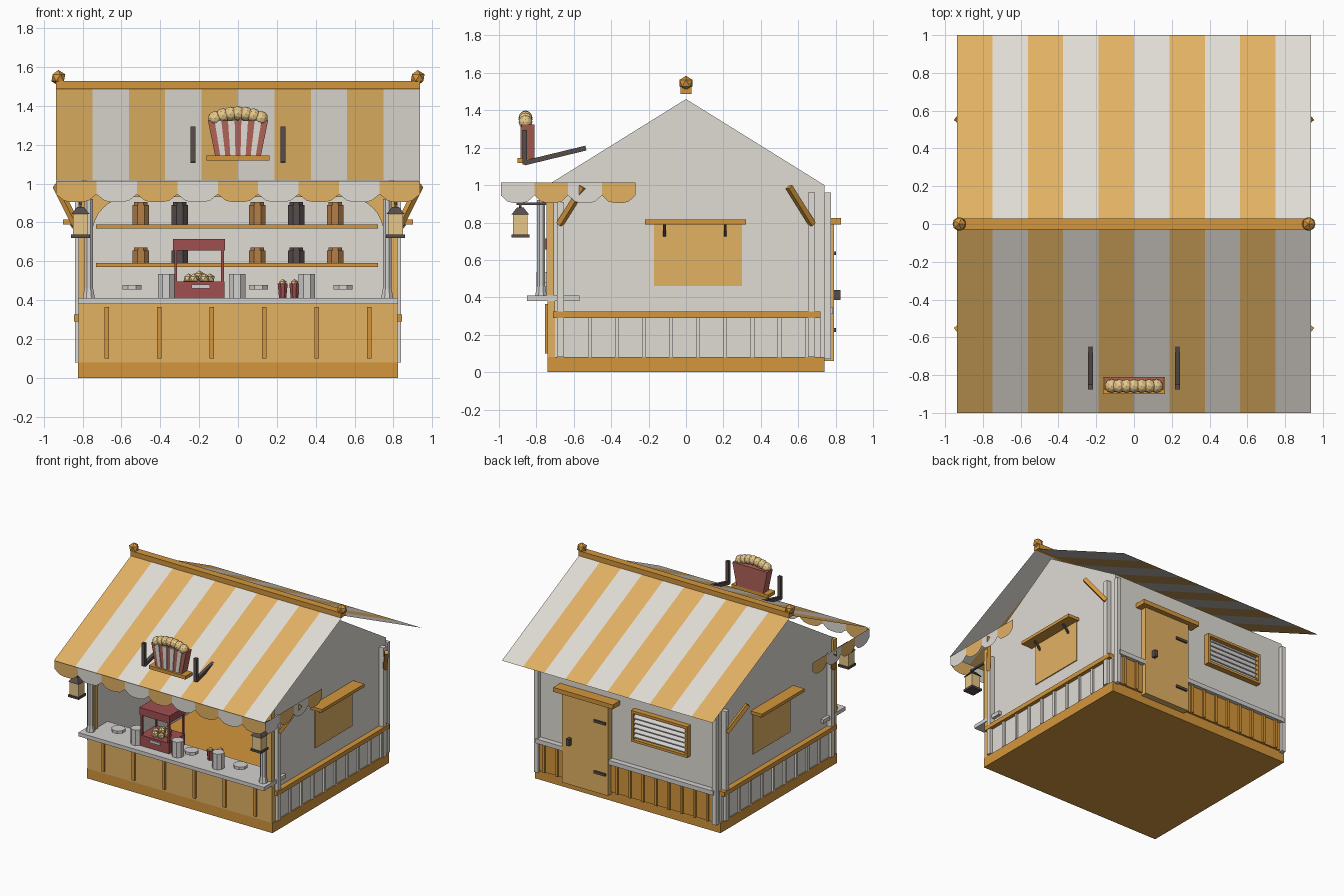
import bpy, bmesh, math
from mathutils import Vector, Matrix

cube = bpy.data.objects.get("Cube")
if cube:
    bpy.data.objects.remove(cube)


def material(name, r, g, b):
    m = bpy.data.materials.new(name)
    lin = [((c / 255 + 0.055) / 1.055) ** 2.4 for c in (r, g, b)] + [1]
    m.use_nodes = True
    m.diffuse_color = lin
    m.node_tree.nodes["Principled BSDF"].inputs["Base Color"].default_value = lin
    return m


WHITE = material("warm white", 224, 220, 213)
GREY = material("pale grey", 212, 210, 207)
ORANGE = material("light orange", 226, 178, 100)
WOOD = material("dark orange", 212, 150, 60)
RED = material("faded red", 176, 98, 88)
DEEPRED = material("deep red", 160, 78, 80)
DARK = material("dark iron", 86, 77, 75)
BROWN = material("jar brown", 178, 126, 72)
CREAM = material("cream", 235, 203, 140)


def finish(name, bm, *mats):
    me = bpy.data.meshes.new(name)
    bm.to_mesh(me)
    bm.free()
    for m in mats:
        me.materials.append(m)
    ob = bpy.data.objects.new(name, me)
    bpy.context.collection.objects.link(ob)
    return ob


def box(name, mat, x, y, z):
    """Box from (low, high) pairs."""
    bm = bmesh.new()
    size = [abs(p[1] - p[0]) for p in (x, y, z)]
    mid = [(p[1] + p[0]) / 2 for p in (x, y, z)]
    bmesh.ops.create_cube(bm, size=1, matrix=Matrix.Translation(mid) @ Matrix.Diagonal(size + [1]))
    return finish(name, bm, mat)


def beam(name, mat, a, b, w):
    """Square bar between two points."""
    a, b = Vector(a), Vector(b)
    rot = (b - a).to_track_quat('Z', 'X').to_matrix().to_4x4()
    bm = bmesh.new()
    bmesh.ops.create_cube(bm, size=1, matrix=Matrix.Translation((a + b) / 2) @ rot
                          @ Matrix.Diagonal((w, w, (b - a).length, 1)))
    return finish(name, bm, mat)


def cone(name, mat, x, y, z, r1, r2, sides=8):
    bm = bmesh.new()
    bmesh.ops.create_cone(bm, cap_ends=True, segments=sides, radius1=r1, radius2=r2, depth=z[1] - z[0],
                          matrix=Matrix.Translation((x, y, (z[0] + z[1]) / 2))
                          @ Matrix.Rotation(math.pi / sides, 4, 'Z'))
    return finish(name, bm, mat)


def ball(name, mat, p, r, sub=2):
    bm = bmesh.new()
    bmesh.ops.create_icosphere(bm, subdivisions=sub, radius=r, matrix=Matrix.Translation(p))
    return finish(name, bm, mat)


def prism(name, mat, pts, axis, d0, d1=None):
    """Outline (a, z) set across the x or y axis, extruded from d0 to d1."""
    place = (lambda a, z: (d0, a, z)) if axis == 'x' else (lambda a, z: (a, d0, z))
    bm = bmesh.new()
    f = bm.faces.new([bm.verts.new(place(*p)) for p in pts])
    if d1 is not None:
        ext = bmesh.ops.extrude_face_region(bm, geom=[f])
        vec = (d1 - d0, 0, 0) if axis == 'x' else (0, d1 - d0, 0)
        bmesh.ops.translate(bm, vec=vec, verts=[v for v in ext["geom"] if isinstance(v, bmesh.types.BMVert)])
        bmesh.ops.recalc_face_normals(bm, faces=bm.faces)
    return finish(name, bm, mat)


# Base, back wall and lower front
box("base", WOOD, (-.825, .825), (-.74, .74), (0, .08))
box("back_wall", WHITE, (-.8, .8), (.7, .74), (.08, 1))
box("front_panel", ORANGE, (-.82, .82), (-.74, -.7), (.08, .38))
for i in range(6):
    x = -.675 + i * .27
    box("front_batten", WOOD, (x - .012, x + .012), (-.755, -.735), (.1, .365))
box("counter", GREY, (-.825, .825), (-.85, -.57), (.38, .41))

# Arched front frame
R = .19
arc = [(.56 + R * math.cos(t * math.pi / 16), .74 + R * math.sin(t * math.pi / 16)) for t in range(9)]
right = [(.82, 1), (.82, .41), (.75, .41)] + arc
prism("front_arch", ORANGE, right + [(-x, z) for x, z in reversed(right)], 'y', -.745, -.705)

# Striped roof sheet and ridge
HALF, N = .937, 10
bm = bmesh.new()
for i in range(N):
    xa, xb = (-HALF + 2 * HALF * k / N for k in (i, i + 1))
    for s in (-1, 1):
        quad = [(xa, 0, 1.495), (xa, s, 1.015), (xb, s, 1.015), (xb, 0, 1.495)]
        f = bm.faces.new([bm.verts.new(p) for p in (quad if s < 0 else quad[::-1])])
        f.material_index = i % 2
bmesh.ops.remove_doubles(bm, verts=bm.verts, dist=.0001)
finish("roof", bm, ORANGE, WHITE)
box("ridge_beam", WOOD, (-HALF, HALF), (-.03, .03), (1.488, 1.528))


# Scalloped valance
def scallop(axis, a, b, d, mat):
    shape = [(0, 1.013), (0, .945), (.2, .912), (.38, .904), (.62, .904), (.8, .912), (1, .945), (1, 1.013)]
    prism("valance_scallop", mat, [(a + (b - a) * t, z) for t, z in shape], axis, d)


w = 2 * HALF / 9
for i in range(9):
    scallop('y', -HALF + i * w, -HALF + (i + 1) * w, -.99, (ORANGE, WHITE)[i % 2])

# Parts mirrored on both sides
for s in (-1, 1):
    for i in range(4):
        scallop('x', -.99 + i * .18, -.81 + i * .18, s * HALF, (WHITE, ORANGE)[i % 2])
    ball("ridge_finial", WOOD, (s * .925, 0, 1.545), .04, 1)
    prism("side_wall", WHITE, [(-.705, .08), (.74, .08), (.74, 1), (-.705, 1)], 'x', s * .8, s * .76)
    prism("gable", WHITE, [(-.74, 1), (.74, 1), (0, 1.46)], 'x', s * .8, s * .78)
    box("side_panel", WHITE, (s * .8, s * .815), (-.7, .72), (.08, .3))
    for i in range(9):
        y = -.515 + i * .145
        box("side_batten", WHITE, (s * .81, s * .83), (y - .01, y + .01), (.08, .29))
    box("side_rail", WOOD, (s * .8, s * .845), (-.71, .72), (.29, .325))
    for y, top in ((-.67, .91), (.67, .96)):
        box("corner_post", WHITE, (s * .8, s * .84), (y - .019, y + .019), (.08, top))
    box("back_corner_post", WHITE, (s * .775, s * .81), (.74, .775), (.07, .96))
    for t in (-1, 1):
        beam("eave_brace", WOOD, (s * .935, t * .55, .99), (s * .835, t * .675, .79), .03)
    # Side window with its little canopy
    box("side_window", ORANGE, (s * .8, s * .808), (-.17, .3), (.46, .8))
    box("window_canopy", WOOD, (s * .8, s * .9), (-.22, .32), (.79, .815))
    for y in (-.115, .21):
        beam("canopy_bracket", DARK, (s * .805, y, .73), (s * .86, y, .79), .014)
    # Front column and lantern
    cone("column", GREY, s * .768, -.775, (.41, .92), .024, .024)
    cone("column_foot", GREY, s * .768, -.775, (.41, .46), .034, .024)
    box("lantern_body", CREAM, (s * .772, s * .85), (-.925, -.847), (.735, .845))
    box("lantern_foot", DARK, (s * .763, s * .859), (-.934, -.838), (.72, .737))
    cone("lantern_cap", DARK, s * .811, -.886, (.843, .88), .066, .025, 4)
    beam("lantern_hook", DARK, (s * .811, -.886, .87), (s * .811, -.886, .905), .012)
    beam("lantern_arm", DARK, (s * .811, -.905, .9), (s * .811, -.74, .9), .015)
    # Sign brackets
    box("sign_post", DARK, (s * .218, s * .244), (-.875, -.85), (1.11, 1.295))
    beam("sign_strut", DARK, (s * .231, -.865, 1.118), (s * .231, -.535, 1.198), .026)

# Rooftop bucket sign
box("sign_plate", WOOD, (-.163, .163), (-.9, -.81), (1.118, 1.145))
prism("sign_bucket", RED, [(-.118, 1.145), (.118, 1.145), (.155, 1.325), (-.155, 1.325)], 'y', -.88, -.81)
for i in range(1, 9, 2):
    a, b = (k / 4.5 - 1 for k in (i, i + 1))
    prism("bucket_stripe", WHITE, [(a * .118, 1.145), (b * .118, 1.145), (b * .155, 1.325), (a * .155, 1.325)],
          'y', -.886, -.879)
for i in range(7):
    t = i / 3 - 1
    ball("sign_popcorn", CREAM, (t * .118, -.858, 1.362 - .025 * t * t), .037)

# Back door
box("door", ORANGE, (.14, .55), (.74, .79), (.06, .795))
box("door_header", WOOD, (.07, .6), (.74, .83), (.79, .825))
box("door_handle", DARK, (.463, .488), (.79, .825), (.385, .44))
for z in (.225, .635):
    box("door_hinge", DARK, (.16, .26), (.79, .803), (z - .01, z + .01))

# Back lower cladding
for a, b in ((-.79, .14), (.55, .79)):
    box("back_panel", WOOD, (a, b), (.74, .755), (.08, .31))
    box("back_rail", GREY, (a, b), (.74, .785), (.31, .345))
    for i in range(int((b - a) / .115)):
        x = b - .06 - i * .115
        box("back_batten", WOOD, (x - .01, x + .01), (.75, .77), (.08, .31))

# Louvred vent
box("vent_back", GREY, (-.54, -.08), (.74, .75), (.56, .78))
for z in (.55, .78):
    box("vent_frame_bar", WOOD, (-.56, -.06), (.74, .785), (z, z + .02))
for x in (-.56, -.08):
    box("vent_frame_side", WOOD, (x, x + .02), (.74, .785), (.57, .78))
for i in range(5):
    z = .595 + i * .038
    prism("vent_slat", GREY, [(.745, z + .018), (.778, z - .012), (.778, z - .004), (.745, z + .026)], 'x', -.54, -.08)

# Shelves and jars
for z, h in ((.57, .08), (.77, .115)):
    box("shelf", WOOD, (-.73, .72), (.55, .7), (z, z + .02))
    for x, mat in ((-.5, BROWN), (-.3, DARK), (.1, BROWN), (.3, DARK), (.5, BROWN)):
        cone("jar", mat, x, .62, (z + .02, z + .005 + h), .046, .046)
        cone("jar_lid", mat, x, .62, (z + .005 + h, z + .02 + h), .038, .038)

# Popcorn machine
box("machine_base", DEEPRED, (-.33, -.07), (-.775, -.57), (.41, .495))
box("machine_top", DEEPRED, (-.335, -.068), (-.775, -.57), (.655, .715))
for x in (-.32, -.08):
    for y in (-.762, -.583):
        beam("machine_post", DEEPRED, (x, y, .49), (x, y, .66), .014)
for i in range(7):
    a = i * math.tau / 6
    d = .055 if i < 6 else 0
    ball("machine_popcorn", CREAM, (-.2 + d * math.cos(a), -.68 + d * math.sin(a), .51 if d else .525), .028, 1)
box("machine_drawer", GREY, (-.24, -.145), (-.784, -.775), (.46, .48))

# Counter goods
for x in (-.37, -.005, .355):
    cone("canister", GREY, x, -.757, (.41, .535), .046, .046)
for x in (-.545, .105, .54):
    cone("bowl", GREY, x, -.74, (.455, .478), .053, .053)
for x, y in ((.23, -.68), (.29, -.64)):
    cone("cup", DEEPRED, x, y, (.41, .485), .02, .028)
    ball("cup_popcorn", CREAM, (x, y, .487), .022, 1)
